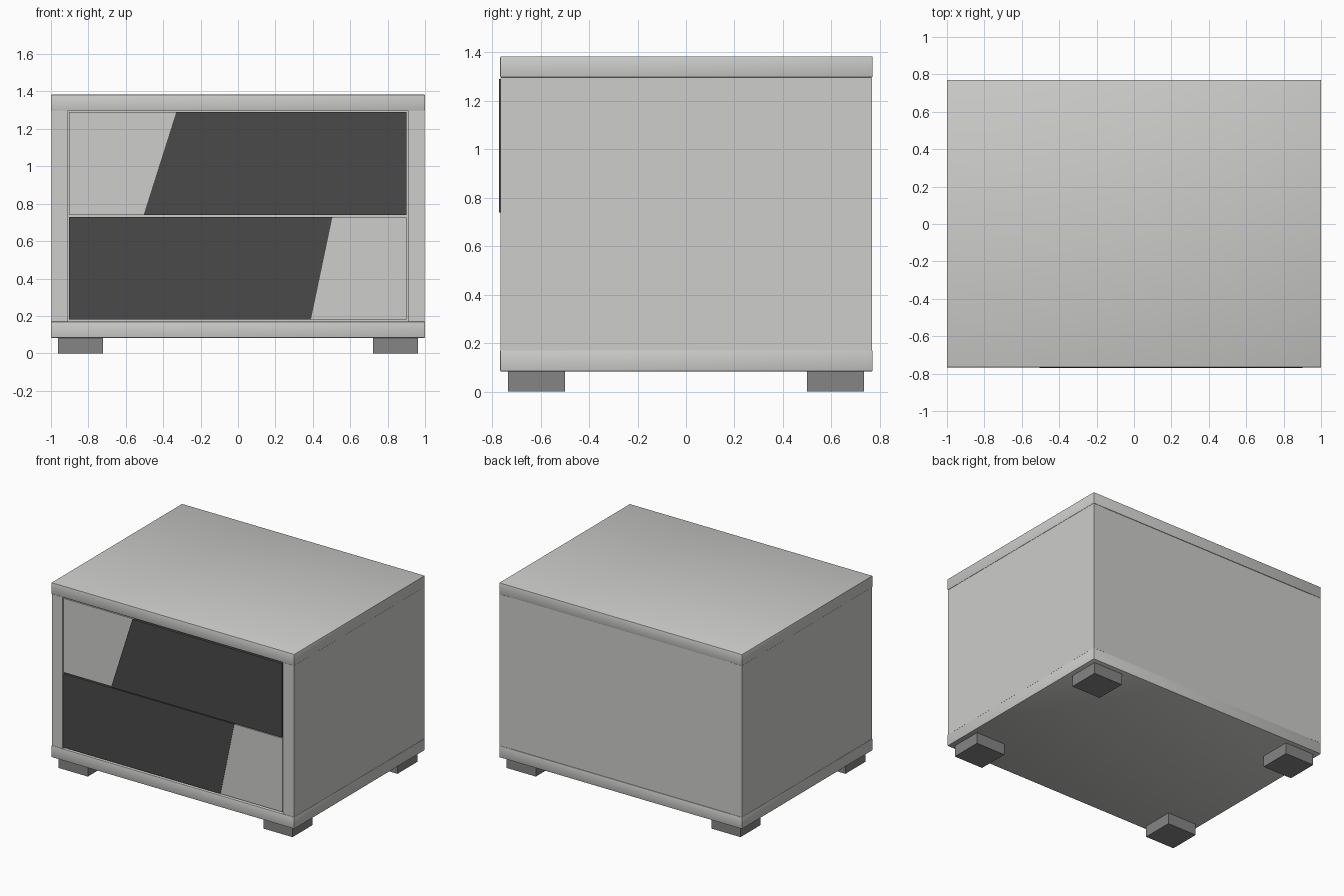
import bpy, bmesh

if "Cube" in bpy.data.objects:
    bpy.data.objects.remove(bpy.data.objects["Cube"])


def material(name, rgb):
    m = bpy.data.materials.new(name)
    m.diffuse_color = (*rgb, 1)
    m.use_nodes = True
    m.node_tree.nodes["Principled BSDF"].inputs["Base Color"].default_value = m.diffuse_color
    return m


LIGHT = material("pale_grey_laminate", (0.61, 0.61, 0.595))
DARK = material("charcoal_panel", (0.068, 0.068, 0.068))
FOOT = material("mid_grey_feet", (0.235, 0.235, 0.235))


def prism(name, profile, y0, y1, mat, bevel=0.0):
    """Extrude an x-z outline from y0 to y1."""
    bm = bmesh.new()
    face = bm.faces.new([bm.verts.new((x, y0, z)) for x, z in profile])
    ext = bmesh.ops.extrude_face_region(bm, geom=[face])
    for v in ext["geom"]:
        if isinstance(v, bmesh.types.BMVert):
            v.co.y = y1
    bmesh.ops.recalc_face_normals(bm, faces=bm.faces[:])
    if bevel:
        bmesh.ops.bevel(bm, geom=bm.edges[:], offset=bevel, segments=2,
                        profile=0.5, affect='EDGES')
    me = bpy.data.meshes.new(name)
    bm.to_mesh(me)
    bm.free()
    me.materials.append(mat)
    ob = bpy.data.objects.new(name, me)
    bpy.context.collection.objects.link(ob)
    if bevel:
        bpy.ops.object.select_all(action='DESELECT')
        bpy.context.view_layer.objects.active = ob
        ob.select_set(True)
        bpy.ops.object.shade_smooth_by_angle()
    return ob


def box(name, x0, x1, y0, y1, z0, z1, mat, bevel=0.0):
    return prism(name, [(x0, z0), (x1, z0), (x1, z1), (x0, z1)], y0, y1, mat, bevel)


# Top and bottom slabs
box("top_slab", -1, 1, -0.767, 0.77, 1.297, 1.383, LIGHT, 0.004)
box("bottom_slab", -1, 1, -0.767, 0.77, 0.083, 0.17, LIGHT, 0.004)

# Side panels and feet
for s, side in ((-1, "left"), (1, "right")):
    x0, x1 = sorted((s * 0.908, s * 0.998))
    box(side + "_side_panel", x0, x1, -0.765, 0.768, 0.17, 1.297, LIGHT)
    for t, end in ((-1, "front"), (1, "back")):
        fx, fy = s * 0.843, t * 0.617
        box(f"{end}_{side}_foot", fx - 0.12, fx + 0.12, fy - 0.117, fy + 0.117,
            0, 0.083, FOOT)

# Back panel
box("back_panel", -0.908, 0.908, 0.74, 0.766, 0.17, 1.297, LIGHT)

# Drawer fronts, each split by a slanted joint
L, R, BACK = -0.903, 0.901, -0.69
prism("upper_drawer_light", [(L, 0.739), (-0.505, 0.739), (-0.33, 1.29), (L, 1.29)],
      -0.763, BACK, LIGHT)
prism("upper_drawer_dark", [(-0.505, 0.739), (R, 0.739), (R, 1.29), (-0.33, 1.29)],
      -0.771, BACK, DARK)
prism("lower_drawer_dark", [(L, 0.181), (0.39, 0.181), (0.505, 0.73), (L, 0.73)],
      -0.765, BACK, DARK)
prism("lower_drawer_light", [(0.39, 0.181), (R, 0.181), (R, 0.73), (0.505, 0.73)],
      -0.763, BACK, LIGHT)

# Drawer bodies behind the fronts
for name, z0, z1 in (("upper", 0.76, 1.24), ("lower", 0.2, 0.69)):
    box(name + "_drawer_body", -0.88, 0.88, BACK, 0.7, z0, z1, LIGHT)
